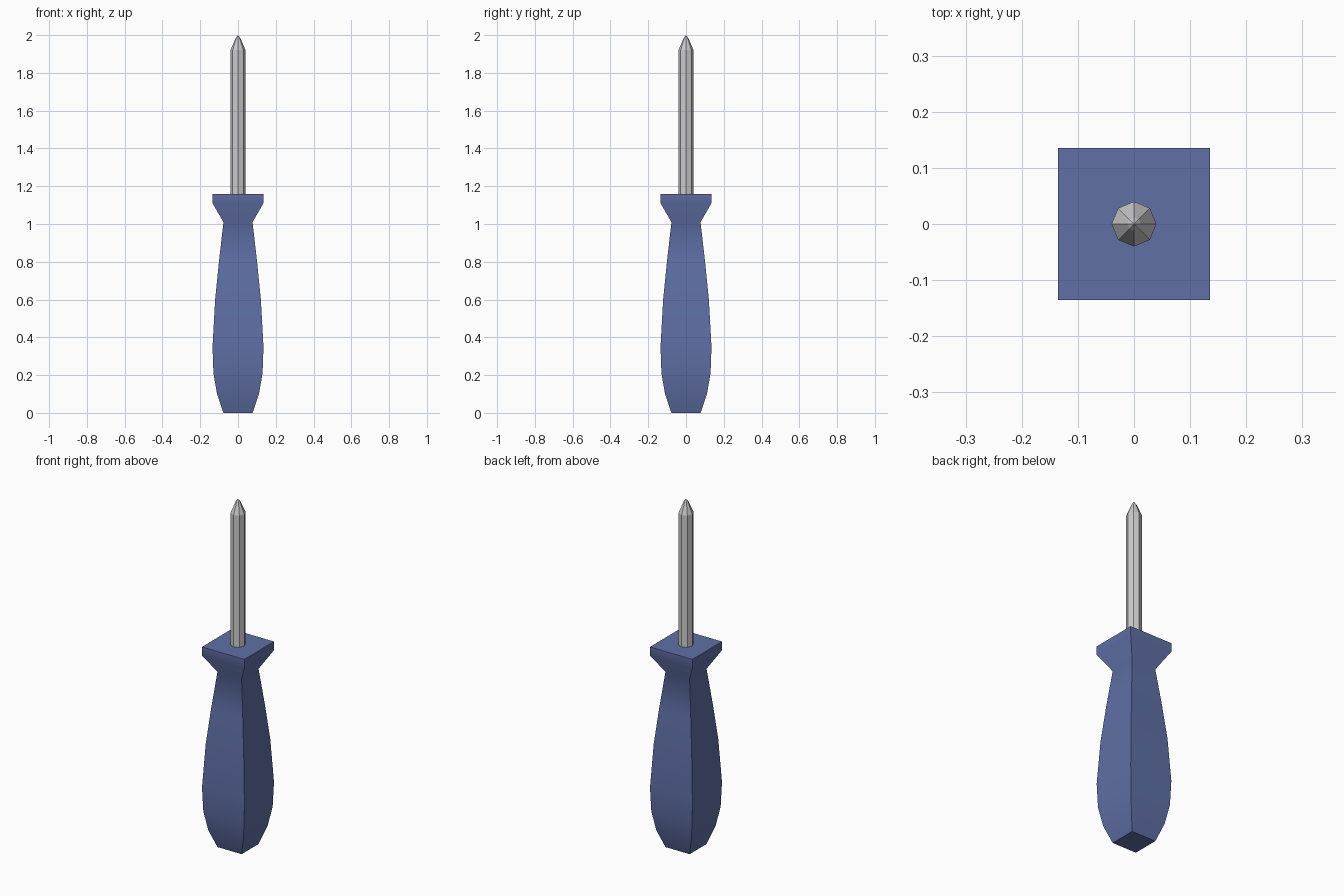
import bpy, bmesh, math

if "Cube" in bpy.data.objects:
    bpy.data.objects.remove(bpy.data.objects["Cube"])


def loft(name, profile, sides, turn=0.0, smooth=None):
    """Stack regular rings from (radius, z) pairs; radius 0 makes a point."""
    bm = bmesh.new()
    rings = []
    for r, z in profile:
        if r == 0:
            rings.append([bm.verts.new((0, 0, z))] * sides)
        else:
            angles = [turn + math.tau * i / sides for i in range(sides)]
            rings.append([bm.verts.new((r * math.cos(a), r * math.sin(a), z)) for a in angles])
    for low, high in zip(rings, rings[1:]):
        for i in range(sides):
            j = (i + 1) % sides
            quad = [low[i], low[j], high[j], high[i]]
            bm.faces.new(list(dict.fromkeys(quad)))
    bm.faces.new(rings[0][::-1])
    if profile[-1][0] > 0:
        bm.faces.new(rings[-1])
    bmesh.ops.recalc_face_normals(bm, faces=bm.faces)
    mesh = bpy.data.meshes.new(name)
    bm.to_mesh(mesh)
    bm.free()
    obj = bpy.data.objects.new(name, mesh)
    bpy.context.collection.objects.link(obj)
    if smooth:
        bpy.ops.object.select_all(action='DESELECT')
        obj.select_set(True)
        bpy.context.view_layer.objects.active = obj
        bpy.ops.object.shade_smooth_by_angle(angle=math.radians(smooth))
    return obj


# Square handle with swollen grip, narrow neck and flared collar (half-width, z)
half_widths = [(0.077, 0), (0.111, 0.1), (0.13, 0.21), (0.135, 0.35), (0.121, 0.6),
               (0.101, 0.8), (0.077, 1.01), (0.135, 1.11), (0.135, 1.16)]
handle = loft("handle", [(w * math.sqrt(2), z) for w, z in half_widths],
              4, math.pi / 4, smooth=60)
blue = bpy.data.materials.new("handle_blue")
blue.diffuse_color = (0.115, 0.16, 0.38, 1)
blue.use_nodes = True
blue.node_tree.nodes["Principled BSDF"].inputs["Base Color"].default_value = blue.diffuse_color
handle.data.materials.append(blue)

# Eight-sided shaft ending in a pointed tip
loft("shaft", [(0.04, 1.13), (0.04, 1.92), (0.012, 1.985), (0, 2.0)], 8)
